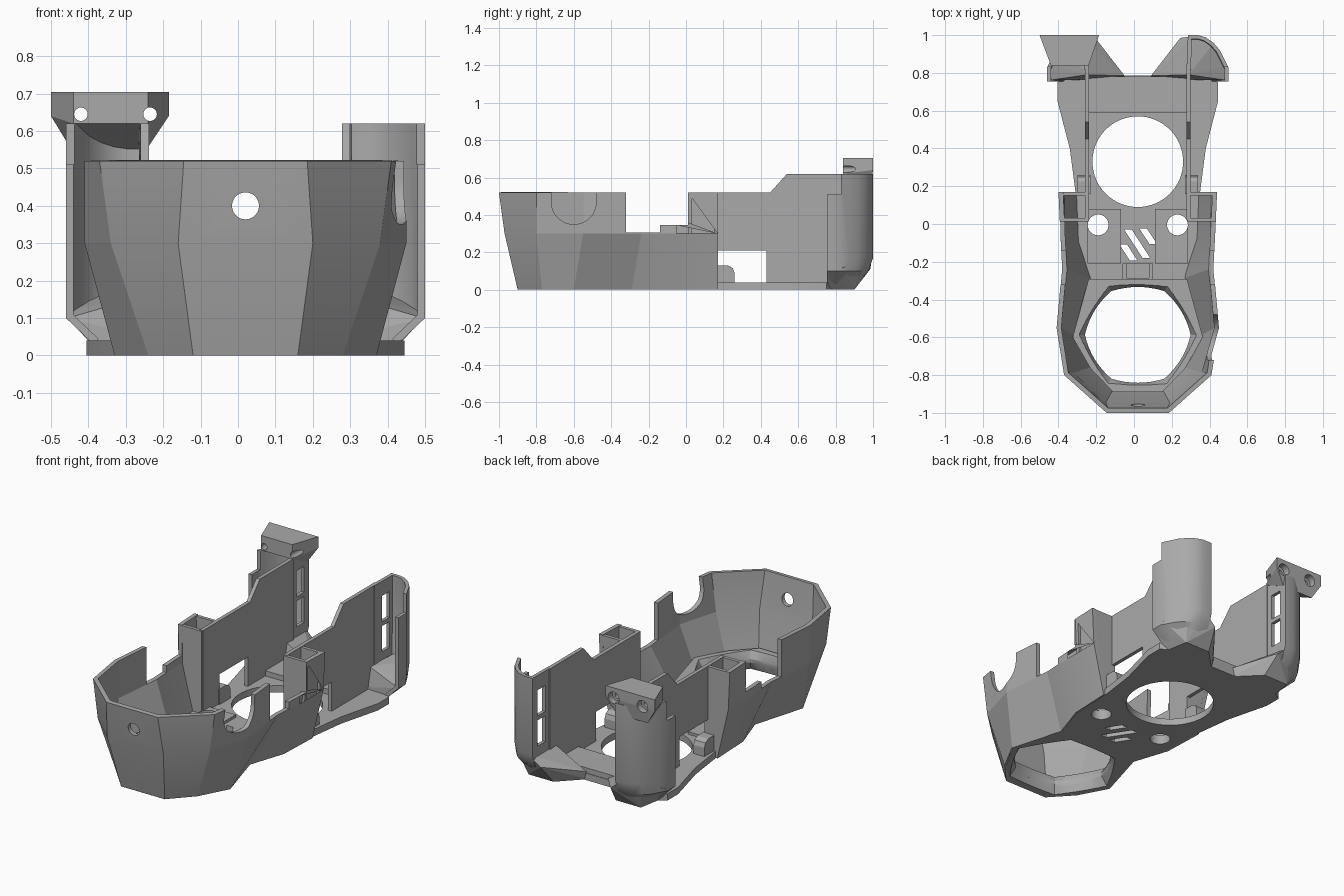
import bpy, bmesh, math

CX = 0.02  # mirror plane of the housing

old = bpy.data.objects.get("Cube")
if old:
    bpy.data.objects.remove(old, do_unlink=True)

grey = bpy.data.materials.new("plain grey")
grey.use_nodes = True
colour = (0.4, 0.4, 0.4, 1)
grey.diffuse_color = colour
grey.node_tree.nodes["Principled BSDF"].inputs["Base Color"].default_value = colour


def finish(name, bm):
    mesh = bpy.data.meshes.new(name)
    bm.to_mesh(mesh)
    bm.free()
    mesh.materials.append(grey)
    ob = bpy.data.objects.new(name, mesh)
    bpy.context.collection.objects.link(ob)
    return ob


def activate(ob):
    bpy.ops.object.select_all(action='DESELECT')
    ob.select_set(True)
    bpy.context.view_layer.objects.active = ob


def loft(name, rings, solid=True):
    """Skin a list of rings; solid rings are closed and capped."""
    bm = bmesh.new()
    rows = [[bm.verts.new(p) for p in r] for r in rings]
    n = len(rows[0])
    for a, b in zip(rows, rows[1:]):
        for i in range(n if solid else n - 1):
            j = (i + 1) % n
            bm.faces.new((a[i], a[j], b[j], b[i]))
    if solid:
        bm.faces.new(rows[0][::-1])
        bm.faces.new(rows[-1])
        bmesh.ops.recalc_face_normals(bm, faces=bm.faces)
    return finish(name, bm)


def prism(name, pts, axis, lo, hi):
    put = {'x': lambda p, q, a: (a, p, q),
           'y': lambda p, q, a: (p, a, q),
           'z': lambda p, q, a: (p, q, a)}[axis]
    return loft(name, [[put(p, q, a) for p, q in pts] for a in (lo, hi)])


def box(name, x0, x1, y0, y1, z0, z1):
    return prism(name, [(x0, y0), (x1, y0), (x1, y1), (x0, y1)], 'z', z0, z1)


def rod(name, axis, u, v, r, lo, hi, n=48):
    pts = [(u + r * math.cos(k * math.tau / n), v + r * math.sin(k * math.tau / n))
           for k in range(n)]
    return prism(name, pts, axis, lo, hi)


def hull(name, pts):
    bm = bmesh.new()
    for p in pts:
        bm.verts.new(p)
    bmesh.ops.convex_hull(bm, input=bm.verts)
    loose = [v for v in bm.verts if not v.link_faces]
    bmesh.ops.delete(bm, geom=loose, context='VERTS')
    bmesh.ops.recalc_face_normals(bm, faces=bm.faces)
    return finish(name, bm)


def thicken(ob, t):
    activate(ob)
    m = ob.modifiers.new("thickness", 'SOLIDIFY')
    m.thickness, m.offset, m.use_even_offset = t, -1, True
    bpy.ops.object.modifier_apply(modifier=m.name)


def cut(ob, *cutters):
    for c in cutters:
        activate(ob)
        c.hide_render = True
        m = ob.modifiers.new("cut", 'BOOLEAN')
        m.operation, m.solver, m.object = 'DIFFERENCE', 'EXACT', c
        bpy.ops.object.modifier_apply(modifier=m.name)
        bpy.data.objects.remove(c, do_unlink=True)


def smooth(ob, angle):
    activate(ob)
    bpy.ops.object.shade_smooth_by_angle(angle=math.radians(angle))


def both(half):
    """Mirror (half width, y) points, ordered front to back, into one outline."""
    return ([(CX - w, y) for w, y in reversed(half)] + [(CX + w, y) for w, y in half])


# Faceted front bowl, open at the back
levels = [
    (0.0, [(.14, -.9), (.26, -.77), (.35, -.6), (.26, -.29), (.33, -.08), (.34, .17)]),
    (0.3, [(.18, -.97), (.36, -.8), (.43, -.55), (.40, -.24), (.41, -.05), (.41, .17)]),
    (0.52, [(.165, -1), (.39, -.8), (.43, -.55), (.40, -.22), (.41, -.05), (.42, .17)]),
]
bowl = loft("front_bowl", [[(x, y, z) for x, y in both(h)] for z, h in levels], solid=False)
thicken(bowl, 0.025)
cut(bowl,
    box("notch", -.7, .7, -.32, -.14, .305, .7),
    box("notch_step", -.7, .7, -.16, .01, .345, .7),
    rod("side_scoop", 'x', -.6, .47, .12, .2, .7),
    box("side_scoop_top", .2, .7, -.72, -.48, .47, .7),
    rod("front_hole", 'y', CX, .40, .036, -1.2, -.7))
smooth(bowl, 12)


# Rounded six-sided opening shared by the floor and its collar
def opening(rx, ry, blend, z):
    ring = []
    for k in range(48):
        a = k * math.tau / 48
        r = math.cos(math.pi / 6) / math.cos(a % (math.pi / 3) - math.pi / 6)
        r = blend * r + (1 - blend)
        ring.append((CX + rx * r * math.cos(a), -.587 + ry * r * math.sin(a), z))
    return ring


def opening_cutter():
    return loft("opening_cutter", [opening(.325, .305, .9, -.01), opening(.28, .268, .4, .05),
                                   opening(.28, .268, .4, .07), opening(.325, .31, .9, .13)])


front_half = [(.13, -.89), (.25, -.765), (.345, -.6), (.26, -.29)]
collar = prism("opening_collar", both(front_half), 'z', 0, .11)
cut(collar, opening_cutter())
smooth(collar, 25)

# Floor plate with round holes and slanted vents
rear_half = [(.32, -.08), (.33, .17), (.36, .4), (.425, .65), (.425, .75), (.37, .785)]
floor = prism("floor_plate", both(front_half + rear_half), 'z', 0, .04)
cut(floor, opening_cutter(), rod("main_hole", 'z', CX, .33, .24, -.1, .2, 64))
for s in (-1, 1):
    cut(floor, rod("screw_hole", 'z', CX + s * .21, -.005, .055, -.1, .2, 32))
ux, uy = math.cos(math.radians(-57)), math.sin(math.radians(-57))
for x, y, length in ((-.03, -.15, .05), (.017, -.105, .09), (.075, -.065, .05)):
    dx, dy = ux * length, uy * length
    cut(floor, prism("vent", [(x - dx - .02, y - dy), (x - dx + .02, y - dy),
                              (x + dx + .02, y + dy), (x + dx - .02, y + dy)], 'z', -.1, .2))
smooth(floor, 25)

# Raised step at the rear and small bracket behind the opening
box("rear_step", CX - .26, CX + .26, .59, .782, .002, .07)
bracket = box("center_bracket", CX - .08, CX + .08, -.3, -.21, .03, .1)
cut(bracket, box("bracket_pocket", CX - .06, CX + .06, -.285, -.19, .05, .2))

for s, side in ((-1, "right"), (1, "left")):
    def X(w):
        return CX + s * w

    # Thin side panel with a low window
    panel = [(.02, .03), (.17, .03), (.17, .21), (.43, .21), (.43, .03), (.85, .03),
             (.85, .62), (.54, .62), (.45, .52), (.02, .52)]
    prism(side + "_panel", panel, 'x', X(.258), X(.28))

    # Open-topped tower between panel and bowl wall
    web = [(X(w), z) for w, z in ((.262, .02), (.335, .02), (.4, .3), (.41, .518), (.262, .518))]
    for part, y in (("front", .012), ("back", .15)):
        prism(f"{side}_tower_{part}", web, 'y', y, y + .02)

    # Rounded lug beside the window
    lug = [(.16, .01), (.26, .01), (.26, .09), (.25, .115), (.225, .13), (.16, .13)]
    prism(side + "_lug", lug, 'x', X(.25), X(.32))

    # Raised pad and round boss on the floor
    pad = box(side + "_pad", X(.09), X(.265), -.21, .08, .03, .055)
    cut(pad, rod("pad_hole", 'z', X(.21), -.005, .055, -.1, .2, 32))
    smooth(rod(side + "_boss", 'z', X(.165), -.11, .052, .04, .062, 32), 30)

    # Faceted foot with an inward wedge
    hull(side + "_foot", [(X(w), y, z) for w, y, z in (
        (.07, .77, 0), (.2, .9, 0), (.36, .9, 0), (.385, .76, 0), (.07, .785, .05),
        (.225, .985, .11), (.3, .995, .17), (.4, .955, .16), (.475, .84, .12),
        (.475, .76, .1), (.27, .79, .16))])

    # Curved rear pillar shell, tucked in at the bottom
    path = [(.262, .82), (.265, 1), (.32, 1), (.36, .988), (.4, .96), (.435, .92),
            (.46, .87), (.48, .83), (.48, .755)]
    if s > 0:
        path.reverse()
    tuck = ((.03, .62, .68), (.1, .9, 1), (.17, 1, 1), (.62, 1, 1))
    pillar = loft(side + "_pillar", [[(X(.25 + (w - .25) * g), .755 + (y - .755) * f, z)
                                      for w, y in path] for z, f, g in tuck], solid=False)
    thicken(pillar, 0.02)
    cut(pillar, box("flange_trim", X(.4), X(.6), .7, .83, .51, .8))
    for z in (.21, .385):
        cut(pillar, box("slot", X(.2), X(.33), .885, .955, z, z + .15))
    smooth(pillar, 30)

# Flared head on the taller pillar, with two countersunk holes
head = hull("pillar_head", [
    (-.5, 1, .705), (-.185, 1, .705), (-.24, .84, .705), (-.44, .84, .705),
    (-.5, 1, .64), (-.185, 1, .64), (-.24, .84, .62), (-.44, .84, .62),
    (-.445, .985, .55), (-.245, .985, .55)])
for x in (-.42, -.235):
    cut(head, rod("head_sink", 'y', x, .645, .035, .96, 1.1, 32),
        rod("head_hole", 'y', x, .645, .018, .7, 1.1, 24))
smooth(head, 25)
